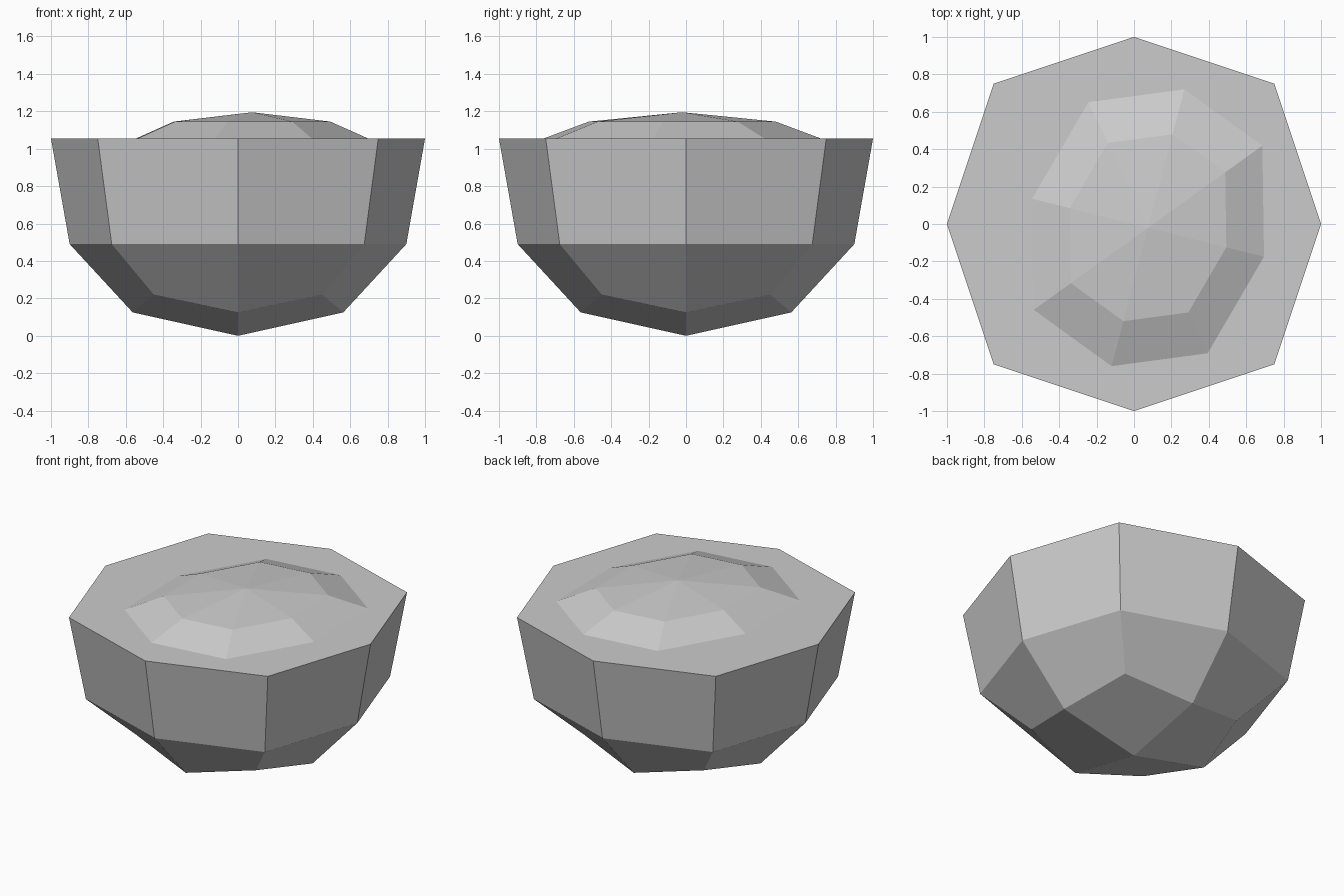
import bpy, bmesh
from mathutils import Vector

cube = bpy.data.objects.get("Cube")
if cube:
    bpy.data.objects.remove(cube, do_unlink=True)

stone = bpy.data.materials.new("plain grey")
stone.use_nodes = True
stone.diffuse_color = (0.6, 0.6, 0.6, 1)
stone.node_tree.nodes["Principled BSDF"].inputs["Base Color"].default_value = stone.diffuse_color


def ring(bm, centre, a, b, diag, z, z_diag):
    """Eight points: four along the axes a and b, four on the diagonals."""
    points = []
    for u, v in ((a, b), (b, -a), (-a, -b), (-b, a)):
        points.append(bm.verts.new((*(centre + u), z)))
        points.append(bm.verts.new((*(centre + (u + v) * diag), z_diag)))
    return points


def bridge(bm, lower, upper):
    for i in range(8):
        j = (i + 1) % 8
        bm.faces.new((lower[i], lower[j], upper[j], upper[i]))


def finish(bm, name):
    bmesh.ops.recalc_face_normals(bm, faces=bm.faces)
    mesh = bpy.data.meshes.new(name)
    bm.to_mesh(mesh)
    bm.free()
    mesh.materials.append(stone)
    obj = bpy.data.objects.new(name, mesh)
    bpy.context.collection.objects.link(obj)
    return obj


# Bowl: faceted half ball with a flat top, its underside closed by four quads
bm = bmesh.new()
origin, x, y = Vector((0, 0)), Vector((1, 0)), Vector((0, 1))
low = ring(bm, origin, x * 0.563, y * 0.563, 0.8, 0.125, 0.22)
middle = ring(bm, origin, x * 0.9, y * 0.9, 0.75, 0.49, 0.49)
rim = ring(bm, origin, x, y, 0.75, 1.055, 1.055)
bridge(bm, low, middle)
bridge(bm, middle, rim)
bm.faces.new(rim)
base = bm.verts.new((0, 0, 0))
for i in range(0, 8, 2):
    bm.faces.new((base, low[i], low[i + 1], low[(i + 2) % 8]))
finish(bm, "bowl")

# Mound: low turned dome rising off-centre from the flat top
bm = bmesh.new()
centre = Vector((0.075, -0.02))
a, b = Vector((0.62, -0.155)), Vector((0.195, 0.74))
foot = ring(bm, centre, a, b, 0.75, 1.055, 1.055)
shoulder = ring(bm, centre, a * 0.675, b * 0.675, 0.75, 1.145, 1.145)
bridge(bm, foot, shoulder)
peak = bm.verts.new((*centre, 1.195))
for i in range(8):
    bm.faces.new((peak, shoulder[i], shoulder[(i + 1) % 8]))
mound = finish(bm, "mound")
# An open shell's outside is its upper side
for face in mound.data.polygons:
    if face.normal.z < 0:
        face.flip()
